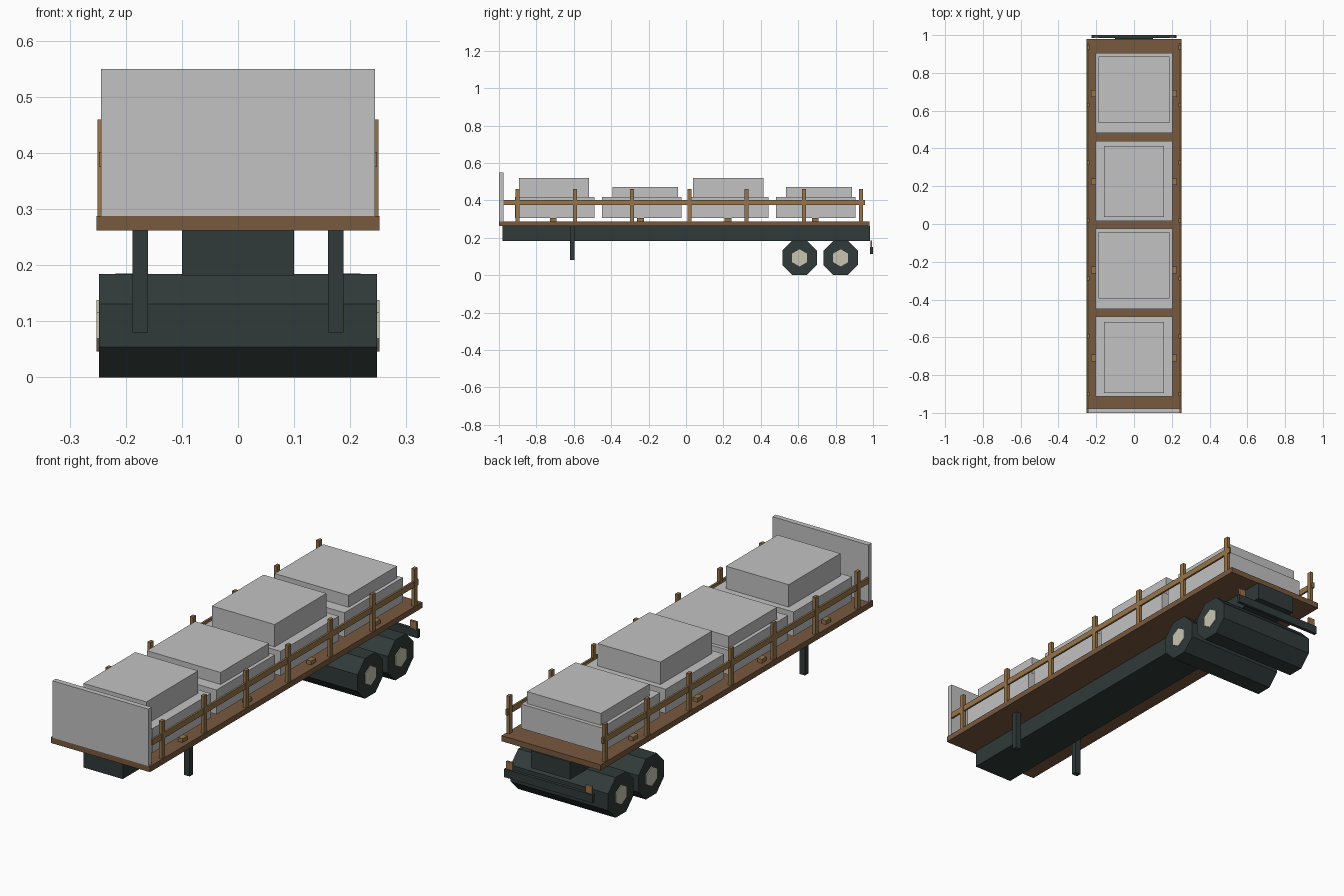
import bpy, math

if "Cube" in bpy.data.objects:
    bpy.data.objects.remove(bpy.data.objects["Cube"])


def material(name, rgb):
    m = bpy.data.materials.new(name)
    m.diffuse_color = (*rgb, 1)
    m.use_nodes = True
    m.node_tree.nodes["Principled BSDF"].inputs["Base Color"].default_value = m.diffuse_color
    return m


DARK = material("dark slate", (0.030, 0.043, 0.041))
DECK = material("deck brown", (0.188, 0.100, 0.050))
WOOD = material("stake wood", (0.305, 0.180, 0.072))
GREY = material("light grey", (0.540, 0.540, 0.540))
HUB = material("hub cream", (0.580, 0.560, 0.440))
LAMP = material("lamp amber", (0.330, 0.165, 0.070))


def box(name, x, y, z, mat):
    """Box from (min, max) ranges on each axis."""
    bpy.ops.mesh.primitive_cube_add(size=1)
    ob = bpy.context.object
    ob.name = name
    ranges = (x, y, z)
    for v in ob.data.vertices:
        v.co = [r[0] if c < 0 else r[1] for c, r in zip(v.co, ranges)]
    ob.data.materials.append(mat)
    return ob


def pair(name, x, y, z, mat):
    """The same box on the left and right."""
    box(name + "_right", x, y, z, mat)
    box(name + "_left", (-x[1], -x[0]), y, z, mat)


def prism(name, sides, radius, half_width, y, z, start, mat):
    """Flat-sided cylinder lying along x."""
    verts = []
    for x in (-half_width, half_width):
        for i in range(sides):
            a = start + math.tau * i / sides
            verts.append((x, y + radius * math.cos(a), z + radius * math.sin(a)))
    faces = [tuple(reversed(range(sides))), tuple(range(sides, 2 * sides))]
    for i in range(sides):
        j = (i + 1) % sides
        faces.append((i, j, sides + j, sides + i))
    me = bpy.data.meshes.new(name)
    me.from_pydata(verts, [], faces)
    me.materials.append(mat)
    ob = bpy.data.objects.new(name, me)
    bpy.context.collection.objects.link(ob)


# Deck, chassis beam and headboard
box("deck", (-0.252, 0.252), (-1.0, 0.98), (0.262, 0.288), DECK)
box("chassis", (-0.1, 0.1), (-0.98, 0.985), (0.182, 0.262), DARK)
box("headboard", (-0.244, 0.244), (-1.0, -0.976), (0.288, 0.55), GREY)

# Landing legs
pair("landing_leg", (0.16, 0.188), (-0.62, -0.596), (0.08, 0.262), DARK)

# Wheels: full-width octagons with hexagonal hubs
for n, y in enumerate((0.607, 0.827), 1):
    prism(f"wheel_{n}", 8, 0.1, 0.248, y, 0.0924, math.pi / 8, DARK)
    prism(f"hub_{n}", 6, 0.046, 0.252, y, 0.0924, math.pi / 6, HUB)

# Rear bumper and lamps
box("bumper", (-0.225, 0.225), (0.985, 1.0), (0.112, 0.15), DARK)
pair("tail_lamp", (0.185, 0.218), (0.986, 0.995), (0.15, 0.185), LAMP)

# Side stakes, rails and tie-down blocks
for n in range(7):
    y = -0.9 + n * 0.306
    pair(f"stake_{n + 1}", (0.235, 0.25), (y - 0.011, y + 0.011), (0.288, 0.46), WOOD)
pair("rail", (0.239, 0.248), (-0.976, 0.958), (0.375, 0.402), WOOD)
for n in range(4):
    y = -0.71 + n * 0.467
    pair(f"tie_down_{n + 1}", (0.205, 0.228), (y - 0.018, y + 0.018), (0.288, 0.306), WOOD)

# Stacked cargo: a wide lower crate with a smaller crate on top
for n in range(4):
    y = -0.702 + n * 0.465
    box(f"lower_crate_{n + 1}", (-0.205, 0.205), (y - 0.212, y + 0.212), (0.305, 0.417), GREY)
    half_x, half_y, top = ((0.16, 0.188, 0.52), (0.188, 0.176, 0.472))[n % 2]
    yc = y + (-0.004, 0.022, -0.005, 0.018)[n]
    if n == 1:
        yc = -0.218
    elif n == 2:
        yc = 0.226
    elif n == 3:
        yc = 0.711
    box(f"upper_crate_{n + 1}", (-half_x, half_x), (yc - half_y, yc + half_y), (0.417, top), GREY)
